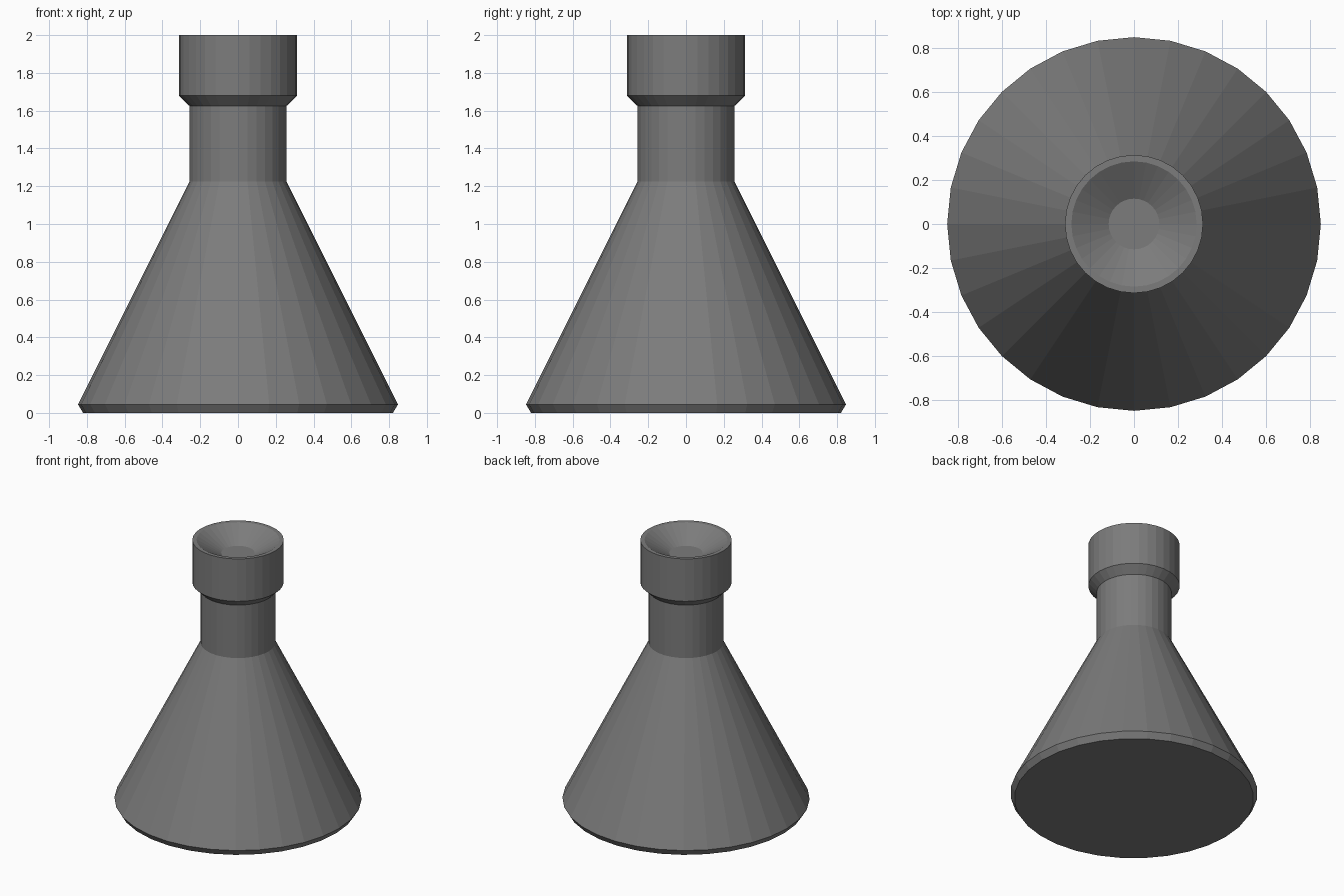
import bpy, bmesh, math

if "Cube" in bpy.data.objects:
    bpy.data.objects.remove(bpy.data.objects["Cube"])

SIDES = 32

glass = bpy.data.materials.new("dark_grey")
glass.diffuse_color = (0.2, 0.2, 0.2, 1.0)
glass.use_nodes = True
glass.node_tree.nodes["Principled BSDF"].inputs["Base Color"].default_value = glass.diffuse_color


def lathe(name, profile, material):
    """Revolve (radius, z) points around z and cap both ends."""
    bm = bmesh.new()
    rings = []
    for r, z in profile:
        rings.append([bm.verts.new((r * math.cos(2 * math.pi * i / SIDES),
                                    r * math.sin(2 * math.pi * i / SIDES), z))
                      for i in range(SIDES)])
    for a, b in zip(rings, rings[1:]):
        for i in range(SIDES):
            j = (i + 1) % SIDES
            bm.faces.new((a[i], a[j], b[j], b[i]))
    bm.faces.new(rings[0][::-1])
    bm.faces.new(rings[-1])
    bmesh.ops.recalc_face_normals(bm, faces=bm.faces)
    mesh = bpy.data.meshes.new(name)
    bm.to_mesh(mesh)
    bm.free()
    mesh.materials.append(material)
    obj = bpy.data.objects.new(name, mesh)
    bpy.context.collection.objects.link(obj)
    return obj


# Conical flask: bevelled foot, cone, neck, flared collar, dished mouth
lathe("flask", [
    (0.82, 0.0), (0.847, 0.045),      # foot
    (0.257, 1.225), (0.257, 1.625),   # cone and neck
    (0.313, 1.68), (0.313, 2.0),      # collar
    (0.284, 2.0), (0.115, 1.9),       # rim and dish
], glass)
